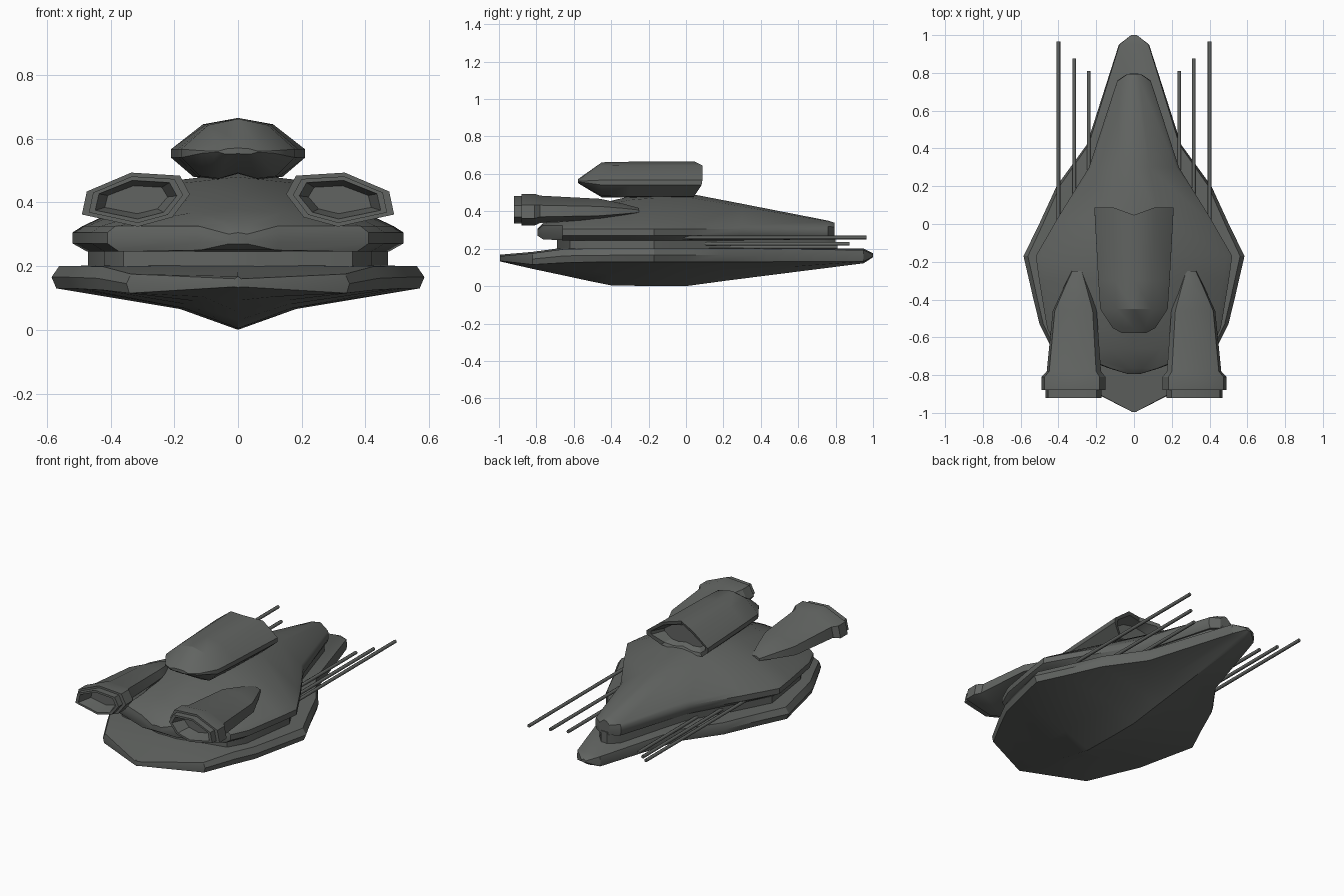
import bpy, bmesh, math

if "Cube" in bpy.data.objects:
    bpy.data.objects.remove(bpy.data.objects["Cube"])

mat = bpy.data.materials.new("dark_grey_green")
mat.diffuse_color = (0.12, 0.127, 0.12, 1)
mat.use_nodes = True
mat.node_tree.nodes["Principled BSDF"].inputs["Base Color"].default_value = mat.diffuse_color


def finish(ob, angle=32):
    ob.data.materials.append(mat)
    bpy.ops.object.select_all(action='DESELECT')
    ob.select_set(True)
    bpy.context.view_layer.objects.active = ob
    bpy.ops.object.shade_smooth_by_angle(angle=math.radians(angle))


def loft(name, rings, mirror=False):
    """Skin closed rings of points and cap both ends."""
    bm = bmesh.new()
    vr = [[bm.verts.new(p) for p in r] for r in rings]
    n = len(vr[0])
    for a, b in zip(vr, vr[1:]):
        for i in range(n):
            j = (i + 1) % n
            bm.faces.new((a[i], a[j], b[j], b[i]))
    bm.faces.new(vr[0][::-1])
    bm.faces.new(vr[-1])
    if mirror:
        geo = bmesh.ops.duplicate(bm, geom=bm.verts[:] + bm.edges[:] + bm.faces[:])["geom"]
        for v in geo:
            if isinstance(v, bmesh.types.BMVert):
                v.co.x = -v.co.x
    bmesh.ops.recalc_face_normals(bm, faces=bm.faces[:])
    me = bpy.data.meshes.new(name)
    bm.to_mesh(me)
    bm.free()
    ob = bpy.data.objects.new(name, me)
    bpy.context.collection.objects.link(ob)
    finish(ob)
    return ob


def sym(half):
    """Half section, bottom centre to top centre, made into a full ring."""
    return half + [(-x, y, z) for x, y, z in half[-2:0:-1]]


# lower hull: y, half width, keel z, rim bottom z, rim top z
lower = [(-.995, .01, .132, .135, .16), (-.82, .35, .092, .115, .175),
         (-.65, .44, .056, .125, .198), (-.53, .5, .03, .128, .2),
         (-.4, .532, .004, .13, .2), (-.17, .585, 0, .13, .2), (0, .502, 0, .13, .2),
         (.2, .41, .027, .13, .2), (.42, .25, .055, .13, .2),
         (.95, .08, .122, .132, .192), (1.0, .015, .155, .158, .168)]
loft("lower_hull", [sym([(0, y, k), (.31 * w, y, k + .5 * (l - k)), (.975 * w, y, l),
                         (w, y, l + .5 * (t - l)), (.96 * w, y, t), (0, y, t + .008)])
                    for y, w, k, l, t in lower])

# recessed middle band
middle = [(-.69, .06), (-.62, .36), (-.52, .42), (-.17, .47), (.04, .36),
          (.3, .21), (.74, .075), (.8, .02)]
loft("middle_hull", [sym([(0, y, .19), (w, y, .19), (w, y, .27), (0, y, .27)])
                     for y, w in middle])

# upper hull: y, half width, rim bottom z, rim top z, ridge z
upper = [(-.795, .03, .27, .295, .305), (-.765, .13, .25, .32, .335),
         (-.66, .41, .245, .32, .375), (-.55, .46, .245, .32, .42),
         (-.3, .502, .245, .32, .48), (-.17, .52, .245, .32, .492),
         (.03, .405, .245, .32, .492), (.3, .238, .245, .32, .44),
         (.76, .088, .25, .315, .35), (.795, .035, .255, .31, .338)]
loft("upper_hull", [sym([(0, y, b), (.91 * w, y, b), (w, y, b + .35 * (t - b)),
                         (w, y, t - .015), (.94 * w, y, t + .005),
                         (.34 * w, y, r - .12 * (r - t)), (0, y, r)])
                    for y, w, b, t, r in upper])

# bridge with a notched, hollow rear end
shape = [(0, .49), (.07, .472), (.14, .48), (.21, .54), (.21, .567), (.11, .645), (0, .665)]


def bridge_ring(y, sx, sz, offs=(0,) * 7):
    return sym([(x * sx, y + o, .56 + (z - .56) * sz) for (x, z), o in zip(shape, offs)])


notch = (-.05, -.05, -.045, -.005, 0, 0, -.04)
loft("bridge", [bridge_ring(-.578, .3, .1), bridge_ring(-.55, .54, .3),
                bridge_ring(-.45, .85, .97), bridge_ring(-.3, .9, 1),
                bridge_ring(.088, 1, 1, notch), bridge_ring(.08, .88, .8, notch),
                bridge_ring(.0, .7, .6)])

# engine pair: y, centre x, centre z, half width, half height
outline = [(1, -.53), (.91, .3), (.1, .98), (-.79, .87), (-.97, .2), (-.65, -.63), (-.02, -.97)]
engine = [(-.84, .318, .408, .1, .045), (-.92, .318, .408, .13, .062),
          (-.92, .318, .408, .15, .075), (-.88, .318, .408, .15, .075),
          (-.88, .318, .408, .172, .087), (-.81, .318, .408, .172, .087),
          (-.78, .316, .41, .146, .075), (-.46, .312, .408, .118, .06),
          (-.33, .305, .405, .065, .035), (-.25, .3, .402, .03, .015)]
loft("engines", [[(cx + u * sx, y, cz + v * sz) for u, v in outline]
                 for y, cx, cz, sx, sz in engine], mirror=True)

# gun barrels: x, z, start y, end y
for x, z, y0, y1 in [(.4, .26, -.08, .965), (.316, .226, .04, .875), (.24, .208, .15, .81)]:
    for s in (1, -1):
        bpy.ops.mesh.primitive_cylinder_add(vertices=8, radius=.01, depth=y1 - y0,
                                            location=(s * x, (y0 + y1) / 2, z),
                                            rotation=(math.pi / 2, 0, 0))
        bpy.context.object.name = "gun_barrel"
        finish(bpy.context.object, 50)
